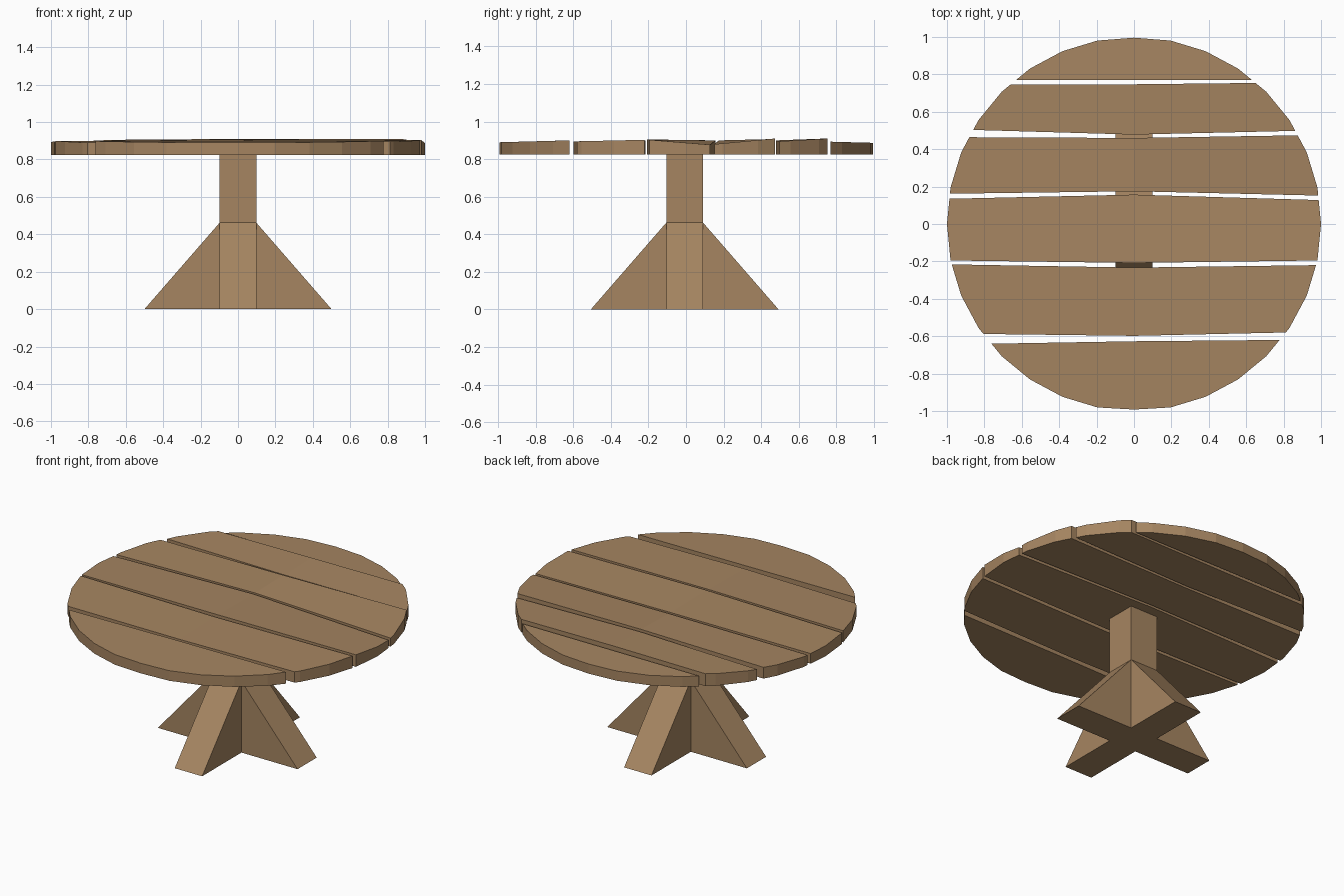
import bpy, bmesh, math

if "Cube" in bpy.data.objects:
    bpy.data.objects.remove(bpy.data.objects["Cube"])

wood = bpy.data.materials.new("wood")
wood.diffuse_color = (0.38, 0.235, 0.12, 1)
wood.use_nodes = True
wood.node_tree.nodes["Principled BSDF"].inputs["Base Color"].default_value = wood.diffuse_color


def finish(bm, name):
    bmesh.ops.remove_doubles(bm, verts=bm.verts, dist=0.0005)
    bmesh.ops.recalc_face_normals(bm, faces=bm.faces)
    mesh = bpy.data.meshes.new(name)
    bm.to_mesh(mesh)
    bm.free()
    mesh.materials.append(wood)
    ob = bpy.data.objects.new(name, mesh)
    bpy.context.collection.objects.link(ob)
    return ob


# right half of a 32-sided rim, from front to back
RIM = [(math.cos(k * math.pi / 16), math.sin(k * math.pi / 16)) for k in range(-8, 9)]
RIM[0], RIM[-1] = (0, -0.992), (0, 0.996)
BOTTOM = 0.825


def rim_x(y):
    for (x0, y0), (x1, y1) in zip(RIM, RIM[1:]):
        if y0 <= y <= y1:
            return x0 + (x1 - x0) * (y - y0) / (y1 - y0)
    return 0


def plank(name, y_lo, y_hi, z_lo, z_hi):
    """Edges given as (left, centre, right); each half is a rim-bounded prism."""
    bm = bmesh.new()
    for side, i in ((-1, 0), (1, 2)):
        lo, hi = y_lo[i], y_hi[i]
        ring = [(rim_x(lo), lo)] + [p for p in RIM if lo + 0.002 < p[1] < hi - 0.002]
        ring.append((rim_x(hi), hi))
        pts = [(x * side, y, z_lo[i] + (z_hi[i] - z_lo[i]) * (y - lo) / (hi - lo))
               for x, y in ring]
        pts = [(0, y_lo[1], z_lo[1])] + pts + [(0, y_hi[1], z_hi[1])]
        # drop repeated points where the rim meets the centre line
        pts = [p for j, p in enumerate(pts)
               if j == 0 or math.dist(p[:2], pts[j - 1][:2]) > 0.001]
        top = [bm.verts.new(p) for p in pts]
        base = [bm.verts.new((p[0], p[1], BOTTOM)) for p in pts]
        bm.faces.new(top)
        bm.faces.new(base[::-1])
        for j in range(len(pts) - 1):
            bm.faces.new((top[j], base[j], base[j + 1], top[j + 1]))
    finish(bm, name)


# table top: six uneven planks, front to back
plank("plank_1", (-0.992,) * 3, (-0.64, -0.627, -0.62), (0.89,) * 3, (0.898, 0.9, 0.9))
plank("plank_2", (-0.588, -0.598, -0.58), (-0.216, -0.233, -0.22),
      (0.89, 0.895, 0.895), (0.9, 0.9, 0.903))
plank("plank_3", (-0.195, -0.208, -0.195), (0.135, 0.157, 0.128),
      (0.897, 0.905, 0.903), (0.89, 0.9, 0.877))
plank("plank_4", (0.162, 0.175, 0.152), (0.464, 0.46, 0.474),
      (0.89, 0.9, 0.88), (0.898, 0.907, 0.91))
plank("plank_5", (0.503, 0.478, 0.498), (0.745, 0.747, 0.754),
      (0.895, 0.9, 0.895), (0.905, 0.91, 0.91))
plank("plank_6", (0.77,) * 3, (0.996,) * 3, (0.893,) * 3, (0.887,) * 3)

# square central post
CY = -0.007
bm = bmesh.new()
bmesh.ops.create_cube(bm, size=1)
for v in bm.verts:
    v.co = (v.co.x * 0.196, v.co.y * 0.196 + CY, (v.co.z + 0.5) * BOTTOM)
finish(bm, "post")

# four wedge feet around the post
for k, label in enumerate(("right", "back", "left", "front")):
    bm = bmesh.new()
    a, b = [[bm.verts.new((x, y, z)) for x, z in ((0.098, 0), (0.5, 0), (0.098, 0.462))]
            for y in (-0.098, 0.098)]
    bm.faces.new(a)
    bm.faces.new(b[::-1])
    for j in range(3):
        n = (j + 1) % 3
        bm.faces.new((a[j], b[j], b[n], a[n]))
    foot = finish(bm, label + "_foot")
    foot.rotation_euler.z = k * math.pi / 2
    foot.location.y = CY
